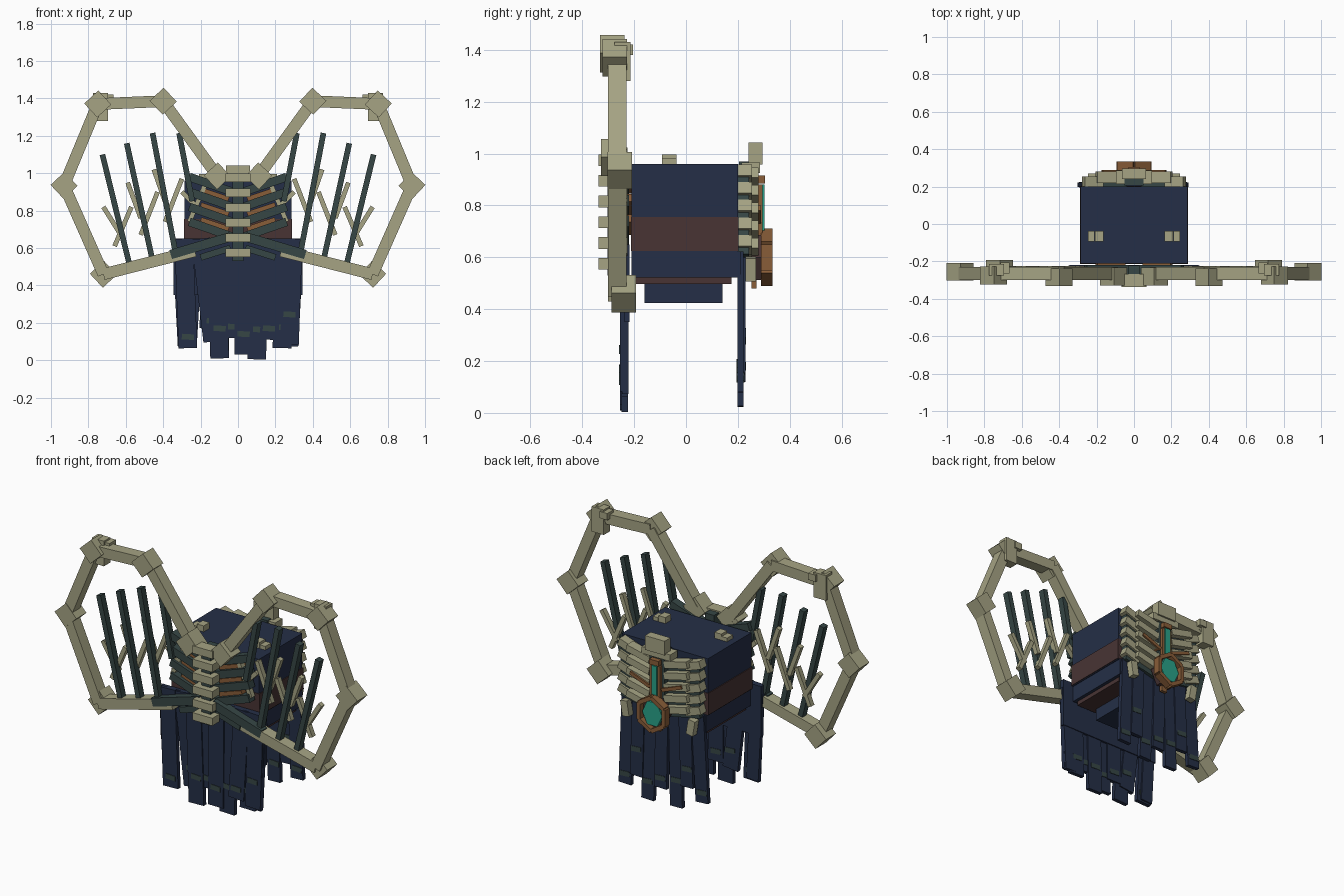
import bpy, bmesh, math
from mathutils import Matrix, Vector

cube = bpy.data.objects.get("Cube")
if cube:
    bpy.data.objects.remove(cube, do_unlink=True)


def material(name, rgb):
    m = bpy.data.materials.new(name)
    m.use_nodes = True
    m.diffuse_color = (*rgb, 1)
    m.node_tree.nodes["Principled BSDF"].inputs["Base Color"].default_value = (*rgb, 1)
    return m


BONE = material("bone", (0.38, 0.37, 0.23))
NAVY = material("navy cloth", (0.018, 0.028, 0.063))
BROWN = material("maroon leather", (0.065, 0.034, 0.034))
GREEN = material("dark green", (0.037, 0.062, 0.06))
COPPER = material("copper", (0.25, 0.11, 0.04))
GEM = material("teal gem", (0.022, 0.36, 0.25))


def finish(name, bm, mat):
    me = bpy.data.meshes.new(name)
    bm.to_mesh(me)
    bm.free()
    me.materials.append(mat)
    ob = bpy.data.objects.new(name, me)
    bpy.context.collection.objects.link(ob)
    return ob


def box(name, c, size, mat, turn=0):
    """Box at c, turned about the y axis."""
    bm = bmesh.new()
    m = Matrix.Translation(c) @ Matrix.Rotation(turn, 4, 'Y') @ Matrix.Diagonal((*size, 1))
    bmesh.ops.create_cube(bm, size=1, matrix=m)
    return finish(name, bm, mat)


def bar(name, p, q, y, width, depth, mat, side=1):
    """Bar between two (x, z) points, mirrored by side."""
    a, b = Vector((p[0] * side, p[1])), Vector((q[0] * side, q[1]))
    d, mid = b - a, (a + b) / 2
    return box(name, (mid.x, y, mid.y), (width, depth, d.length), mat, math.atan2(d.x, d.y))


def prism(name, c, rx, rz, depth, n, mat):
    """Flat polygon plate facing front and back."""
    bm = bmesh.new()
    m = (Matrix.Translation(c) @ Matrix.Diagonal((rx, 1, rz, 1))
         @ Matrix.Rotation(math.pi / 2, 4, 'X') @ Matrix.Rotation(math.pi / 2, 4, 'Z'))
    bmesh.ops.create_cone(bm, cap_ends=True, segments=n, radius1=1, radius2=1, depth=depth, matrix=m)
    return finish(name, bm, mat)


# Torso block, belt and lower layers
box("torso", (0, -0.005, 0.79), (0.57, 0.41, 0.34), NAVY)
box("belt", (0, -0.005, 0.69), (0.58, 0.416, 0.13), BROWN)
box("hip_block", (0, 0, 0.572), (0.56, 0.42, 0.1), NAVY)
box("under_layer", (0, -0.01, 0.512), (0.52, 0.37, 0.03), BROWN)
box("under_pad", (0, -0.01, 0.463), (0.3, 0.3, 0.08), NAVY)

# Wing frames: bones joined by diamond knuckles (x, z, y)
frame = [(0.11, 0.985, -0.28), (0.4, 1.385, -0.285), (0.75, 1.37, -0.275),
         (0.93, 0.935, -0.255), (0.72, 0.46, -0.24), (0.23, 0.585, -0.255)]
fingers = [((0.725, 1.1), (0.575, 0.49)), ((0.595, 1.16), (0.455, 0.525)),
           ((0.457, 1.215), (0.335, 0.58)), ((0.315, 1.215), (0.245, 0.85))]
barbs = [((0.72, 0.82), (0.62, 0.66)), ((0.57, 0.82), (0.66, 0.61)),
         ((0.59, 0.95), (0.52, 0.76)), ((0.43, 0.9), (0.52, 0.67)),
         ((0.45, 1.02), (0.38, 0.82)), ((0.3, 0.97), (0.39, 0.74)),
         ((0.3, 0.9), (0.2, 0.8)), ((0.18, 0.93), (0.26, 0.74))]
for s, tag in ((1, "left"), (-1, "right")):
    for i, (a, b) in enumerate(zip(frame, frame[1:])):
        bar(f"wing_bone_{i}_{tag}", a[:2], b[:2], -0.265, 0.062, 0.07, BONE, s)
    for i, (x, z, y) in enumerate(frame[:5]):
        box(f"wing_knuckle_{i}_{tag}", (x * s, y, z), (0.102, 0.095, 0.102), BONE, s * 0.75)
    box(f"wing_spur_{tag}", (0.735 * s, -0.245, 1.355), (0.08, 0.06, 0.15), BONE)
    box(f"wing_claw_{tag}", (0.69 * s, -0.235, 1.4), (0.05, 0.06, 0.04), BONE)
    for i, (p, q) in enumerate(fingers):
        bar(f"wing_finger_{i}_{tag}", p, q, -0.265, 0.03, 0.04, GREEN, s)
    for i, (p, q) in enumerate(barbs):
        bar(f"wing_barb_{i}_{tag}", p, q, -0.24, 0.025, 0.03, BONE, s)

    # Front ribs, rising outward, with copper inlays
    for i in range(4):
        z = 0.66 + i * 0.08
        bar(f"front_rib_{i}_{tag}", (0.03, z), (0.26, z + 0.08), -0.245, 0.045, 0.05, GREEN, s)
    for i in range(3):
        z = 0.7 + i * 0.08
        bar(f"front_inlay_{i}_{tag}", (0.05, z), (0.2, z + 0.05), -0.23, 0.03, 0.04, COPPER, s)
    bar(f"low_rib_{tag}", (0.04, 0.66), (0.36, 0.565), -0.275, 0.05, 0.05, GREEN, s)
    bar(f"low_rib_inner_{tag}", (0.04, 0.6), (0.2, 0.55), -0.25, 0.035, 0.04, GREEN, s)

    # Shoulder studs on top
    box(f"shoulder_stud_{tag}", (0.185 * s, -0.065, 0.978), (0.045, 0.055, 0.036), BONE)
    box(f"shoulder_stud_small_{tag}", (0.228 * s, -0.065, 0.97), (0.036, 0.055, 0.025), BONE)

    # Rib cage on the back
    for i in range(5):
        z = 0.62 + i * 0.068
        bar(f"back_rib_{i}_{tag}", (0.05, z), (0.2, z + 0.035), 0.25, 0.04, 0.06, BONE, s)
        bar(f"back_rib_tip_{i}_{tag}", (0.17, z + 0.01), (0.27, z + 0.045), 0.225, 0.045, 0.06, BONE, s)
        bar(f"back_filler_{i}_{tag}", (0.04, z - 0.035), (0.26, z + 0.01), 0.22, 0.035, 0.045, GREEN, s)
    bar(f"back_copper_{tag}", (0.04, 0.74), (0.17, 0.79), 0.265, 0.02, 0.05, COPPER, s)
    bar(f"back_hook_{tag}", (0.225, 0.6), (0.21, 0.51), 0.25, 0.045, 0.04, BONE, s)

# Front spine
box("spine_column", (0, -0.262, 0.76), (0.06, 0.08, 0.46), GREEN)
for i in range(6):
    box(f"vertebra_{i}", (0, -0.302, 0.575 + i * 0.08), (0.132, 0.07, 0.045), BONE)

# Back crest, teal bar and framed gem
box("back_column", (0, 0.24, 0.8), (0.1, 0.07, 0.34), GREEN)
box("crest", (0, 0.268, 1.0), (0.13, 0.055, 0.085), BONE)
box("crest_base", (0, 0.25, 0.945), (0.19, 0.07, 0.04), BONE)
box("teal_bar", (0, 0.285, 0.78), (0.034, 0.036, 0.2), GEM)
for x in (-0.026, 0.026):
    box("teal_bar_trim", (x, 0.275, 0.77), (0.016, 0.04, 0.22), COPPER)
box("teal_bar_cap", (0, 0.29, 0.9), (0.06, 0.03, 0.03), COPPER)
prism("gem_backing", (0, 0.277, 0.6), 0.085, 0.1, 0.05, 6, BROWN)
prism("gem", (0, 0.305, 0.6), 0.066, 0.08, 0.03, 6, GEM)
ring = [(0.095 * math.sin(k * math.pi / 3), 0.6 + 0.1 * math.cos(k * math.pi / 3)) for k in range(6)]
for k in range(6):
    bar(f"gem_frame_{k}", ring[k], ring[(k + 1) % 6], 0.312, 0.024, 0.044, COPPER)
box("gem_pendant", (0, 0.262, 0.5), (0.04, 0.02, 0.04), COPPER)

# Ragged skirts: strips (top x, bottom x, bottom z)
front = [(-0.29, -0.268, 0.065), (-0.2, -0.135, 0.1), (-0.12, -0.098, 0.01), (-0.035, -0.04, 0.12),
         (0.035, 0.03, 0.03), (0.115, 0.1, 0.005), (0.2, 0.165, 0.11), (0.25, 0.235, 0.065),
         (0.295, 0.275, 0.085)]
back = [(-0.23, -0.26, 0.1), (-0.15, -0.165, 0.17), (-0.08, -0.09, 0.03), (0, 0.01, 0.12),
        (0.08, 0.1, 0.025), (0.155, 0.17, 0.15), (0.23, 0.25, 0.08)]
for label, strips, y, top, w in (("front", front, -0.24, 0.65, 0.1), ("back", back, 0.213, 0.62, 0.082)):
    for i, (xt, xb, zb) in enumerate(strips):
        yy = y + (i % 2) * 0.007 - 0.003
        bar(f"{label}_skirt_strip_{i}", (xt, top), (xb, zb), yy, w, 0.024, NAVY)
        # Worn patches near the hem, on both faces
        for f in (-1, 1):
            box(f"{label}_patch_{i}", (xb, yy + f * 0.013, zb + 0.06 + 0.05 * (i % 3)),
                (0.065, 0.004, 0.03), GREEN, 0.06)
# Wide hip panels of the front skirt
box("front_skirt_yoke", (0, -0.228, 0.5), (0.69, 0.02, 0.3), NAVY)
for s in (1, -1):
    bar("skirt_edge", (0.31, 0.6), (0.282, 0.075), -0.234, 0.08, 0.024, NAVY, s)
